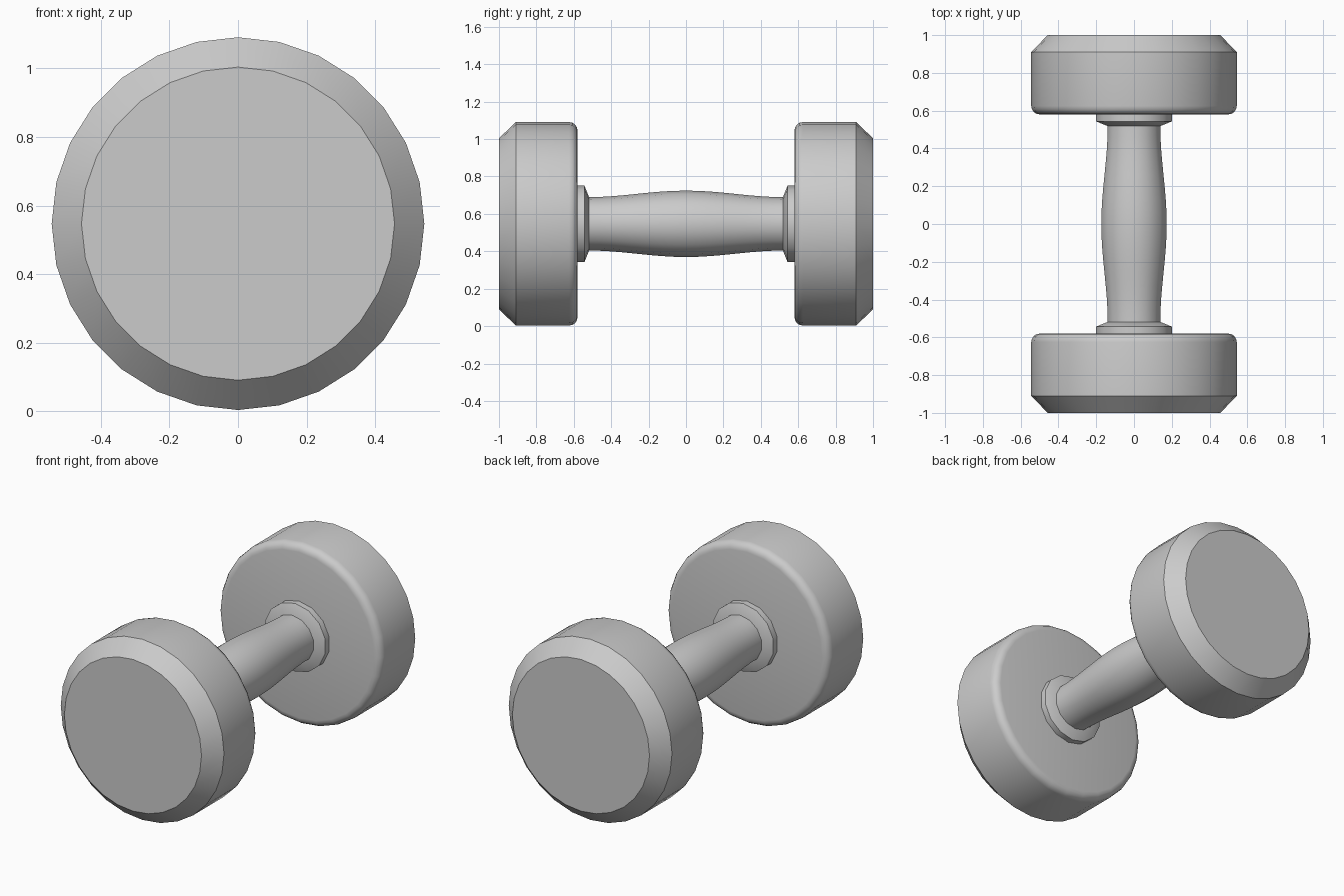
import bpy, math

if "Cube" in bpy.data.objects:
    bpy.data.objects.remove(bpy.data.objects["Cube"])

CENTRE_Z = 0.547


def lathe(name, profile, sides):
    """Revolve (y, radius) points around the y axis and cap both ends."""
    verts, faces = [], []
    for y, r in profile:
        for i in range(sides):
            a = 2 * math.pi * i / sides
            verts.append((r * math.sin(a), y, r * math.cos(a)))
    for k in range(len(profile) - 1):
        for i in range(sides):
            j = (i + 1) % sides
            faces.append((k * sides + i, k * sides + j,
                          (k + 1) * sides + j, (k + 1) * sides + i))
    last = (len(profile) - 1) * sides
    faces.append(tuple(reversed(range(sides))))
    faces.append(tuple(range(last, last + sides)))
    mesh = bpy.data.meshes.new(name)
    mesh.from_pydata(verts, [], faces)
    mesh.update()
    obj = bpy.data.objects.new(name, mesh)
    bpy.context.collection.objects.link(obj)
    obj.location.z = CENTRE_Z
    bpy.ops.object.select_all(action='DESELECT')
    obj.select_set(True)
    bpy.context.view_layer.objects.active = obj
    bpy.ops.object.shade_smooth_by_angle(angle=math.radians(32))
    return obj


def mirror_y(obj):
    mod = obj.modifiers.new("Mirror", 'MIRROR')
    mod.use_axis = (False, True, False)


# Weight head: rounded inner rim, chamfered outer rim
R, ROUND = 0.544, 0.045
head_profile = []
for s in range(5):
    a = math.pi / 2 * s / 4
    head_profile.append((0.58 + ROUND * (1 - math.cos(a)),
                         R - ROUND * (1 - math.sin(a))))
head_profile += [(0.91, R), (1.0, 0.457)]
mirror_y(lathe("weight_heads", head_profile, 28))

# Collar between head and grip
mirror_y(lathe("collars", [(0.518, 0.142), (0.543, 0.205), (0.585, 0.205)], 14))

# Bulged grip
grip_profile = []
for s in range(17):
    y = -0.525 + 1.05 * s / 16
    r = 0.160 + 0.0175 * math.cos(math.pi * y / 0.525)
    grip_profile.append((y, r))
lathe("grip", grip_profile, 14)
